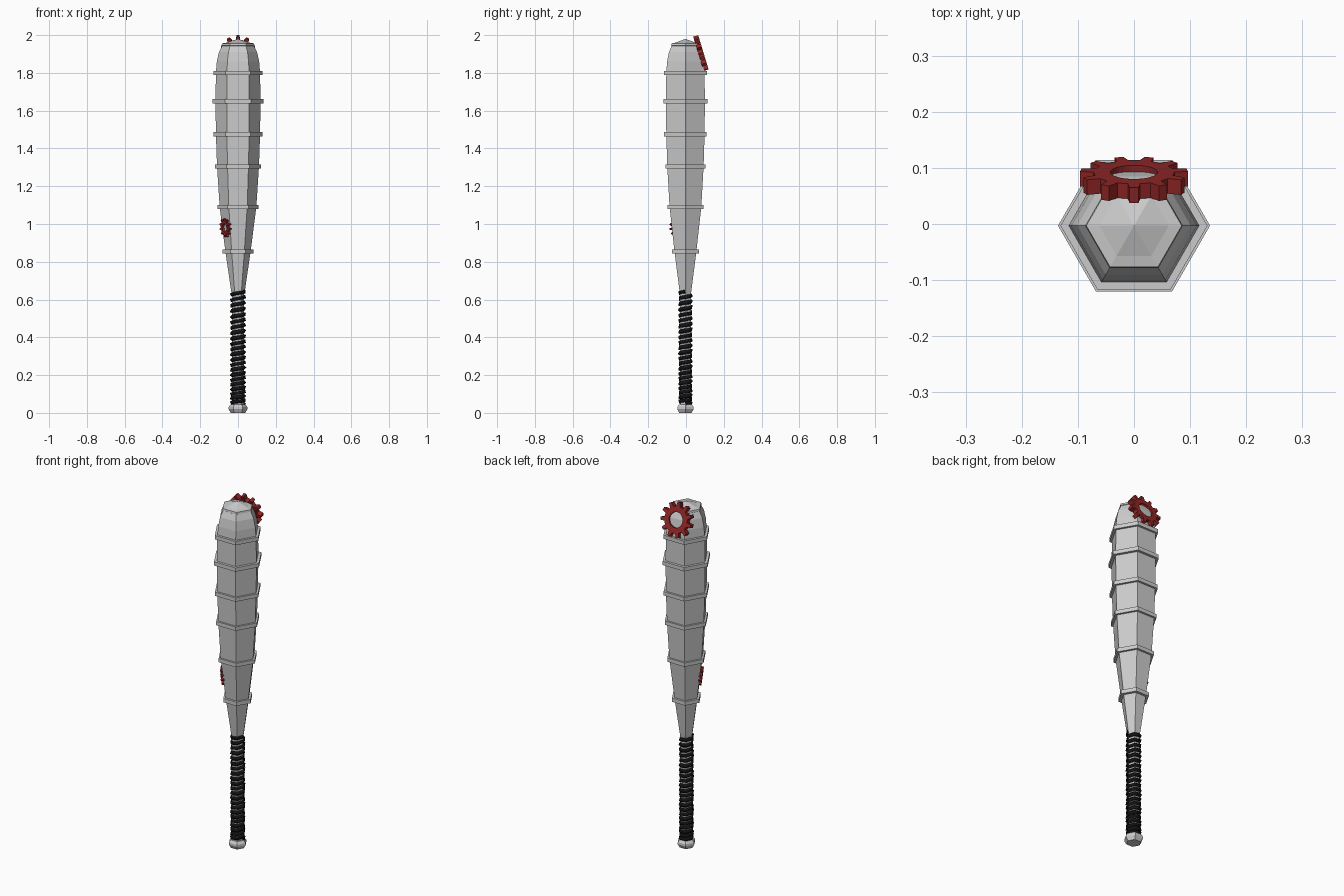
import bpy, bmesh, math
from mathutils import Vector, Matrix

if "Cube" in bpy.data.objects:
    bpy.data.objects.remove(bpy.data.objects["Cube"])

YC = -0.003  # bat axis sits slightly forward because of the rear gear


def material(name, rgb):
    m = bpy.data.materials.new(name)
    m.diffuse_color = (*rgb, 1)
    m.use_nodes = True
    m.node_tree.nodes["Principled BSDF"].inputs["Base Color"].default_value = m.diffuse_color
    return m


RED = material("red_paint", (0.3, 0.02, 0.02))
BLACK = material("black_grip", (0.006, 0.006, 0.006))


def make_object(name, bm, mat=None):
    bmesh.ops.recalc_face_normals(bm, faces=bm.faces)
    me = bpy.data.meshes.new(name)
    bm.to_mesh(me)
    bm.free()
    ob = bpy.data.objects.new(name, me)
    bpy.context.collection.objects.link(ob)
    if mat:
        me.materials.append(mat)
    return ob


def hex_lathe(name, profile, closed=False):
    """Six-sided lathe of (radius, z) pairs, corners on the x axis."""
    bm = bmesh.new()
    loops = [[bm.verts.new((r * math.cos(i * math.pi / 3),
                            YC + r * math.sin(i * math.pi / 3), z))
              for i in range(6)] for r, z in profile]
    pairs = list(zip(loops, loops[1:]))
    if closed:
        pairs.append((loops[-1], loops[0]))
    for a, b in pairs:
        for i in range(6):
            j = (i + 1) % 6
            bm.faces.new((a[i], a[j], b[j], b[i]))
    if not closed:
        bm.faces.new(loops[0])
        bmesh.ops.poke(bm, faces=[bm.faces.new(loops[-1])])
    return make_object(name, bm)


def gear(name, teeth, radius, root, hole, thick, centre, normal):
    """Toothed ring; local y points up the disc, first tooth at the top."""
    bm = bmesh.new()
    step = 2 * math.pi / teeth
    shape = [(-0.27, root), (-0.15, radius), (0.15, radius), (0.27, root)]
    layers = []
    for z in (-thick / 2, thick / 2):
        outer, inner = [], []
        for k in range(teeth):
            for off, r in shape:
                a = math.pi / 2 + (k + off) * step
                outer.append(bm.verts.new((r * math.cos(a), r * math.sin(a), z)))
                inner.append(bm.verts.new((hole * math.cos(a), hole * math.sin(a), z)))
        layers.append((outer, inner))
    (o0, i0), (o1, i1) = layers
    n = len(o0)
    for i in range(n):
        j = (i + 1) % n
        for a, b in ((o0, o1), (o1, i1), (i1, i0), (i0, o0)):
            bm.faces.new((a[i], a[j], b[j], b[i]))
    w = Vector(normal).normalized()
    u = Vector((0, 0, 1)).cross(w).normalized()
    v = w.cross(u)
    rot = Matrix((u, v, w)).transposed().to_4x4()
    bm.transform(Matrix.Translation(centre) @ rot)
    return make_object(name, bm, RED)


# Barrel with rounded shoulder and handle core
hex_lathe("bat_body", [
    (0.031, 0.03), (0.033, 0.63), (0.037, 0.65), (0.067, 0.855), (0.097, 1.09),
    (0.111, 1.305), (0.117, 1.475), (0.119, 1.65), (0.117, 1.80),
    (0.112, 1.86), (0.101, 1.91), (0.08, 1.95)])

# Low pointed cap at the tip
cap = hex_lathe("top_cap", [(0.078, 1.94), (0.087, 1.945), (0.085, 1.956), (0.062, 1.96)])
tip = min(cap.data.vertices, key=lambda p: Vector((p.co.x, p.co.y - YC)).length)
tip.co.z = 1.98

# Pommel
hex_lathe("pommel", [(0.038, 0.0), (0.05, 0.02), (0.049, 0.032), (0.038, 0.045)])

# Reinforcing bands around the barrel
for k, (z, r) in enumerate([(0.855, 0.082), (1.09, 0.109), (1.305, 0.123),
                            (1.475, 0.13), (1.65, 0.1355), (1.80, 0.131)]):
    h = 0.011
    hex_lathe(f"band_{k + 1}", [(r - 0.025, z - h), (r, z - h),
                                (r, z + h), (r - 0.025, z + h)], closed=True)

# Grip wrap: six-cornered helix, pitch opening towards the top
TURNS = 22
cu = bpy.data.curves.new("grip_wrap", 'CURVE')
cu.dimensions = '3D'
cu.bevel_depth = 0.012
cu.bevel_resolution = 0
cu.use_fill_caps = True
sp = cu.splines.new('POLY')
sp.points.add(TURNS * 6)
for i, p in enumerate(sp.points):
    a, t = i * math.pi / 3, i / (TURNS * 6)
    p.co = (0.032 * math.cos(a), YC + 0.032 * math.sin(a), 0.048 + 0.595 * t ** 1.12, 1)
cu.materials.append(BLACK)
wrap = bpy.data.objects.new("grip_wrap", cu)
bpy.context.collection.objects.link(wrap)
bpy.context.view_layer.objects.active = wrap
wrap.select_set(True)
bpy.ops.object.convert(target='MESH')

# Gears: large one leaning on the back of the tip, small one set in the side
gear("large_gear", 11, 0.096, 0.072, 0.042, 0.028, (0, 0.079, 1.904), (0, 0.956, 0.29))
gear("small_gear", 11, 0.05, 0.037, 0.022, 0.018,
     (-0.065, YC - 0.0385, 0.98), (-0.866, -0.5, -0.11))
